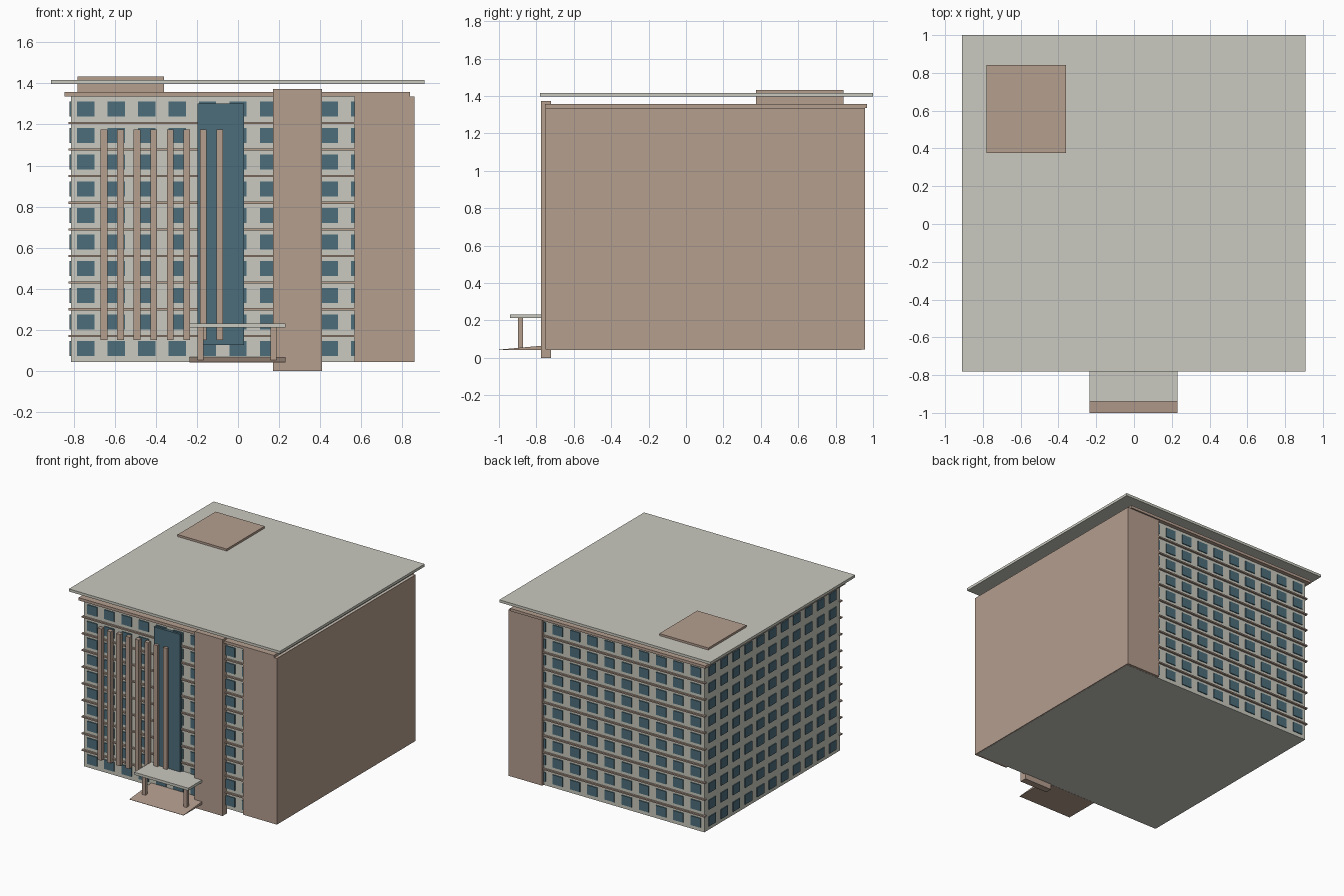
import bpy, bmesh
from mathutils import Matrix, Vector

if "Cube" in bpy.data.objects:
    bpy.data.objects.remove(bpy.data.objects["Cube"])


def material(name, rgb):
    m = bpy.data.materials.new(name)
    m.diffuse_color = (*rgb, 1.0)
    m.use_nodes = True
    m.node_tree.nodes["Principled BSDF"].inputs["Base Color"].default_value = m.diffuse_color
    return m


GREY = material("pale grey concrete", (0.587, 0.584, 0.523))
BROWN = material("tan brown cladding", (0.462, 0.342, 0.274))
BLUE = material("blue glass", (0.073, 0.155, 0.196))


def boxes(name, mat, items):
    """One object from a list of (x0, x1, y0, y1, z0, z1) boxes."""
    bm = bmesh.new()
    for x0, x1, y0, y1, z0, z1 in items:
        centre = Vector(((x0 + x1) / 2, (y0 + y1) / 2, (z0 + z1) / 2))
        size = Matrix.Diagonal((x1 - x0, y1 - y0, z1 - z0, 1))
        bmesh.ops.create_cube(bm, size=1, matrix=Matrix.Translation(centre) @ size)
    mesh = bpy.data.meshes.new(name)
    bm.to_mesh(mesh)
    bm.free()
    mesh.materials.append(mat)
    ob = bpy.data.objects.new(name, mesh)
    bpy.context.collection.objects.link(ob)
    return ob


# Main volumes
LEFT, FRONT, BACK = -0.814, -0.73, 0.937
boxes("main_body", GREY, [(LEFT, 0.852, FRONT, BACK, 0.043, 1.337)])
boxes("side_block", BROWN, [(0.568, 0.86, -0.75, 0.957, 0.044, 1.337)])
boxes("front_pier", BROWN, [(0.17, 0.41, -0.775, -0.722, 0.0, 1.373)])

# Roof
boxes("cornice", BROWN, [(-0.844, 0.837, -0.755, 0.968, 1.336, 1.357)])
boxes("roof_slab", GREY, [(-0.91, 0.907, -0.78, 1.0, 1.397, 1.417)])
boxes("roof_plant_room", BROWN, [(-0.782, -0.36, 0.375, 0.842, 1.355, 1.433)])

# Windows as thin plates on the front, back and left walls
PITCH, FLOOR, HALF, T = 0.1484, 0.1296, 0.0425, 0.007
rows = [0.109 + FLOOR * j for j in range(10)]
columns = [-0.742 + PITCH * i for i in range(10)]
side_columns = [0.103 + PITCH * (i - 5) for i in range(11)]
for name, y0, y1 in (("front_windows", FRONT - T, FRONT + 0.001),
                     ("back_windows", BACK - 0.001, BACK + T)):
    boxes(name, BLUE, [(x - HALF, x + HALF, y0, y1, z - 0.0365, z + 0.0365)
                       for x in columns for z in rows])
boxes("left_windows", BLUE, [(LEFT - T, LEFT + 0.001, y - HALF, y + HALF, z - 0.0365, z + 0.0365)
                             for y in side_columns for z in rows])

# Floor bands on front and back
for name, y0, y1 in (("front_floor_bands", FRONT - 0.014, FRONT + 0.01),
                     ("back_floor_bands", BACK - 0.01, BACK + 0.014)):
    boxes(name, BROWN, [(-0.826, 0.57, y0, y1, z - 0.005, z + 0.005)
                        for z in [0.171 + FLOOR * k for k in range(9)]])

# Tall glass panel and vertical fins
boxes("stair_glass", BLUE, [(-0.197, 0.028, -0.752, FRONT + 0.005, 0.127, 1.302)])
boxes("vertical_fins", BROWN, [(x - 0.0165, x + 0.0165, -0.773, -0.74, 0.15, 1.175)
                               for x in [-0.652 + 0.0805 * i for i in range(8)]])

# Entrance: canopy, posts and ramp
boxes("entrance_canopy", GREY, [(-0.236, 0.231, -0.94, -0.725, 0.212, 0.232)])
boxes("canopy_posts", BROWN, [(x - 0.0145, x + 0.0145, -0.898, -0.872, 0.05, 0.214)
                              for x in (-0.182, 0.173)])
ramp = boxes("entrance_ramp", BROWN, [(-0.236, 0.231, -1.0, -0.725, 0.042, 0.069)])
for v in ramp.data.vertices:  # slope down to the front edge
    if v.co.y < -0.9 and v.co.z > 0.05:
        v.co.z = 0.044
